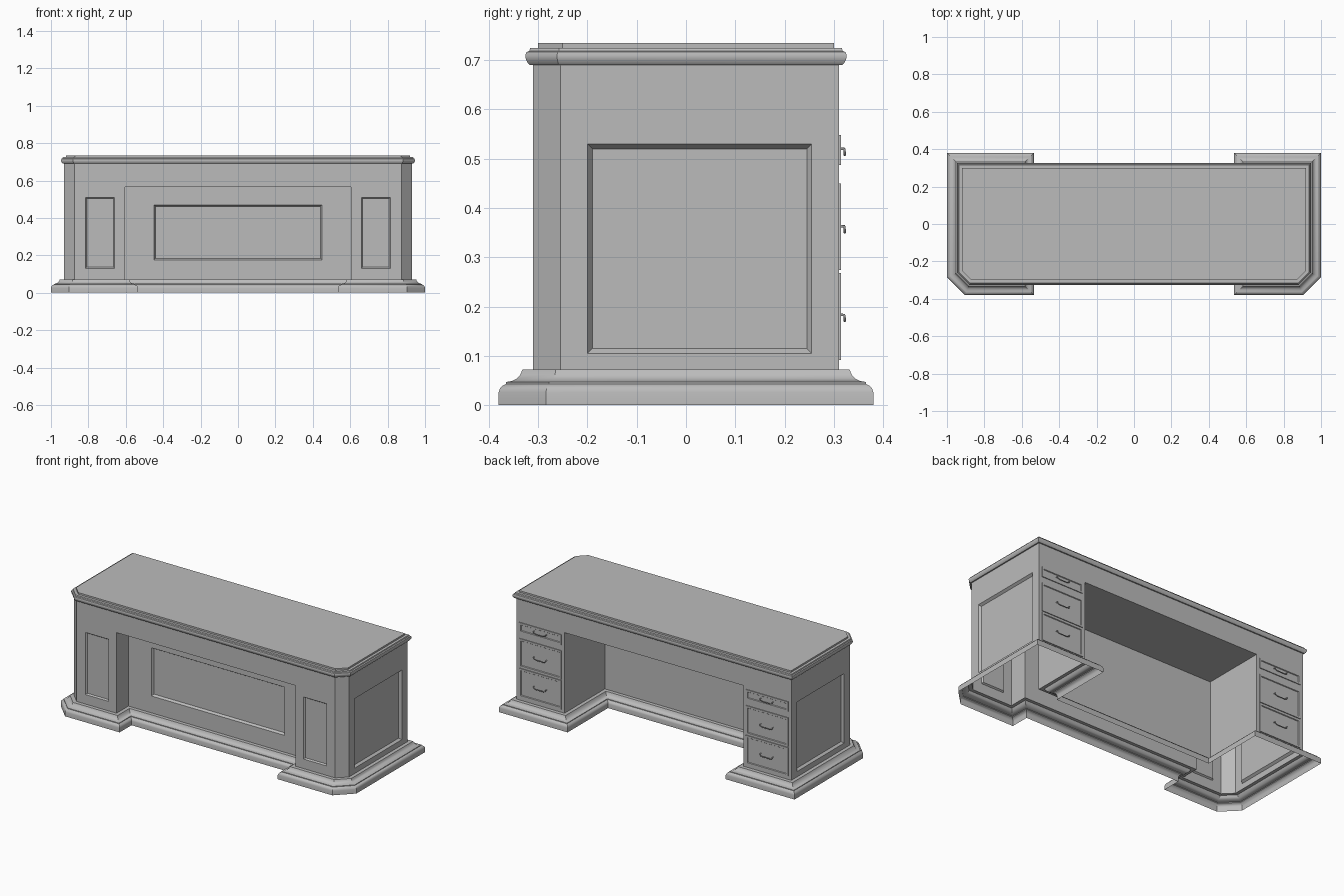
import bpy, bmesh, math
from mathutils import Vector

if "Cube" in bpy.data.objects:
    bpy.data.objects.remove(bpy.data.objects["Cube"], do_unlink=True)

grey = bpy.data.materials.new("plain_grey")
grey.use_nodes = True
grey.diffuse_color = (0.5, 0.5, 0.5, 1)
grey.node_tree.nodes["Principled BSDF"].inputs["Base Color"].default_value = (0.5, 0.5, 0.5, 1)

# Key dimensions
HX, HY, CUT = 0.93, 0.31, 0.055        # half width, half depth, corner chamfer
KNEE, FRONT, BACK = 0.605, -0.195, -0.08  # recess half width, modesty panel faces
FLOOR, SOFFIT, TOP = 0.07, 0.565, 0.69


def add_object(name, bm, smooth=False):
    bmesh.ops.remove_doubles(bm, verts=bm.verts, dist=1e-5)
    mesh = bpy.data.meshes.new(name)
    bm.to_mesh(mesh)
    bm.free()
    mesh.materials.append(grey)
    obj = bpy.data.objects.new(name, mesh)
    bpy.context.collection.objects.link(obj)
    if smooth:
        bpy.ops.object.select_all(action="DESELECT")
        obj.select_set(True)
        bpy.context.view_layer.objects.active = obj
        bpy.ops.object.shade_smooth_by_angle(angle=math.radians(25))
    return obj


def face(bm, points):
    return bm.faces.new([bm.verts.new(p) for p in points])


def wall(bm, p, q, z0, z1, panel=None, border=0.014, depth=0.014):
    """Upright wall from p to q; panel = (start, end, bottom, top) of a sunk panel."""
    p, q = Vector((*p, 0)), Vector((*q, 0))
    along = (q - p).normalized()

    def rect(a, b, low, high):
        return [p + along * u + Vector((0, 0, z)) for u, z in ((a, low), (b, low), (b, high), (a, high))]

    outer = rect(0, (q - p).length, z0, z1)
    if not panel:
        face(bm, outer)
        return
    o = [bm.verts.new(c) for c in outer]
    i = [bm.verts.new(c) for c in rect(*panel)]
    for k in range(4):
        n = (k + 1) % 4
        bm.faces.new((o[k], o[n], i[n], i[k]))
    centre = bm.faces.new(i)
    bm.normal_update()
    bmesh.ops.inset_region(bm, faces=[centre], thickness=border, depth=-depth, use_boundary=True)


def sweep(name, path, profile, cap=False):
    """Mitred moulding: profile of (outward offset, height) along a closed path."""
    bm = bmesh.new()
    pts = [Vector(p) for p in path]
    rows = []
    for k, p in enumerate(pts):
        a = (p - pts[k - 1]).normalized()
        b = (pts[(k + 1) % len(pts)] - p).normalized()
        na, nb = Vector((a.y, -a.x)), Vector((b.y, -b.x))
        mitre = (na + nb) / (1 + na.dot(nb))
        rows.append([bm.verts.new((*(p + mitre * o), z)) for o, z in profile])
    for k, row in enumerate(rows):
        nxt = rows[(k + 1) % len(rows)]
        for j in range(len(profile) - 1):
            bm.faces.new((row[j], nxt[j], nxt[j + 1], row[j + 1]))
    if cap:
        bm.faces.new([row[-1] for row in rows])
    return add_object(name, bm, smooth=True)


def mirrored(half):
    return half + [(-x, y) for x, y in reversed(half)]


# Pedestals: one side built, the other mirrored
bm = bmesh.new()
wall(bm, (KNEE, FRONT), (KNEE, -HY), FLOOR, SOFFIT)
wall(bm, (KNEE, -HY), (HX - CUT, -HY), FLOOR, TOP, (0.055, 0.21, 0.13, 0.51), 0.009, 0.009)
wall(bm, (HX - CUT, -HY), (HX, CUT - HY), FLOOR, TOP)
wall(bm, (HX, CUT - HY), (HX, HY), FLOOR, TOP, (0.055, 0.51, 0.105, 0.53))
wall(bm, (HX, HY), (KNEE, HY), FLOOR, TOP)
wall(bm, (KNEE, HY), (KNEE, BACK), FLOOR, SOFFIT)
pedestals = add_object("pedestals", bm)
pedestals.modifiers.new("mirror", "MIRROR")

# Modesty panel between the pedestals
bm = bmesh.new()
wall(bm, (-KNEE, FRONT), (KNEE, FRONT), FLOOR, SOFFIT,
     (KNEE - 0.45, KNEE + 0.45, 0.175, 0.47), 0.012, 0.014)
wall(bm, (KNEE, BACK), (-KNEE, BACK), FLOOR, SOFFIT)
add_object("modesty_panel", bm)

# Aprons and soffits above the two recesses
bm = bmesh.new()
wall(bm, (-KNEE, -HY), (KNEE, -HY), SOFFIT, TOP)
wall(bm, (KNEE, HY), (-KNEE, HY), SOFFIT, TOP)
for y0, y1 in ((-HY, FRONT), (BACK, HY)):
    face(bm, [(-KNEE, y0, SOFFIT), (-KNEE, y1, SOFFIT), (KNEE, y1, SOFFIT), (KNEE, y0, SOFFIT)])
add_object("aprons", bm)

# Plinth moulding following the whole footprint
footprint = mirrored([(KNEE, FRONT), (KNEE, -HY), (HX - CUT, -HY), (HX, CUT - HY),
                      (HX, HY), (KNEE, HY), (KNEE, BACK)])
sweep("plinth_moulding", footprint,
      [(0.07, 0), (0.07, 0.026), (0.068, 0.033), (0.063, 0.039), (0.055, 0.043), (0.055, 0.047),
       (0.043, 0.049), (0.033, 0.054), (0.026, 0.062), (0.022, 0.072), (0, 0.072)])

# Desk top with rounded edge and raised slab
outline = mirrored([(HX - CUT, -HY), (HX, CUT - HY), (HX, HY)])
sweep("desk_top", outline,
      [(0, 0.69), (0.007, 0.69), (0.011, 0.694), (0.015, 0.702), (0.016, 0.709), (0.014, 0.716),
       (0.008, 0.719), (0.006, 0.725), (-0.01, 0.725), (-0.01, 0.735)], cap=True)


# Drawer fronts with sunk panels, and drop handles
def drawer(name, x, low, high):
    bm = bmesh.new()
    bmesh.ops.create_cube(bm, size=1)
    for v in bm.verts:
        v.co = (x + v.co.x * 0.285, HY + 0.002 + v.co.y * 0.006, (low + high) / 2 + v.co.z * (high - low))
    bm.normal_update()
    front = [f for f in bm.faces if f.normal.y > 0.9]
    bmesh.ops.inset_region(bm, faces=front, thickness=0.016)
    bmesh.ops.inset_region(bm, faces=front, thickness=0.004, depth=-0.004)
    add_object(name, bm)


def handle(name, x, z):
    curve = bpy.data.curves.new(name, "CURVE")
    curve.dimensions = "3D"
    curve.bevel_depth = 0.0028
    curve.bevel_resolution = 2
    curve.use_fill_caps = True
    half = [(0.042, 0.31, 0.006), (0.042, 0.321, 0.006), (0.039, 0.322, -0.002), (0.026, 0.322, -0.006)]
    path = half + [(-a, b, c) for a, b, c in reversed(half)]
    spline = curve.splines.new("POLY")
    spline.points.add(len(path) - 1)
    for point, (a, b, c) in zip(spline.points, path):
        point.co = (x + a, b, z + c, 1)
    curve.materials.append(grey)
    bpy.context.collection.objects.link(bpy.data.objects.new(name, curve))


for side, sign in (("left", 1), ("right", -1)):
    for row, low, high, grip in (("top", 0.487, 0.548, 0.514), ("middle", 0.274, 0.45, 0.357),
                                 ("bottom", 0.092, 0.268, 0.177)):
        drawer(f"{side}_{row}_drawer", sign * 0.767, low, high)
        handle(f"{side}_{row}_handle", sign * 0.767, grip)
